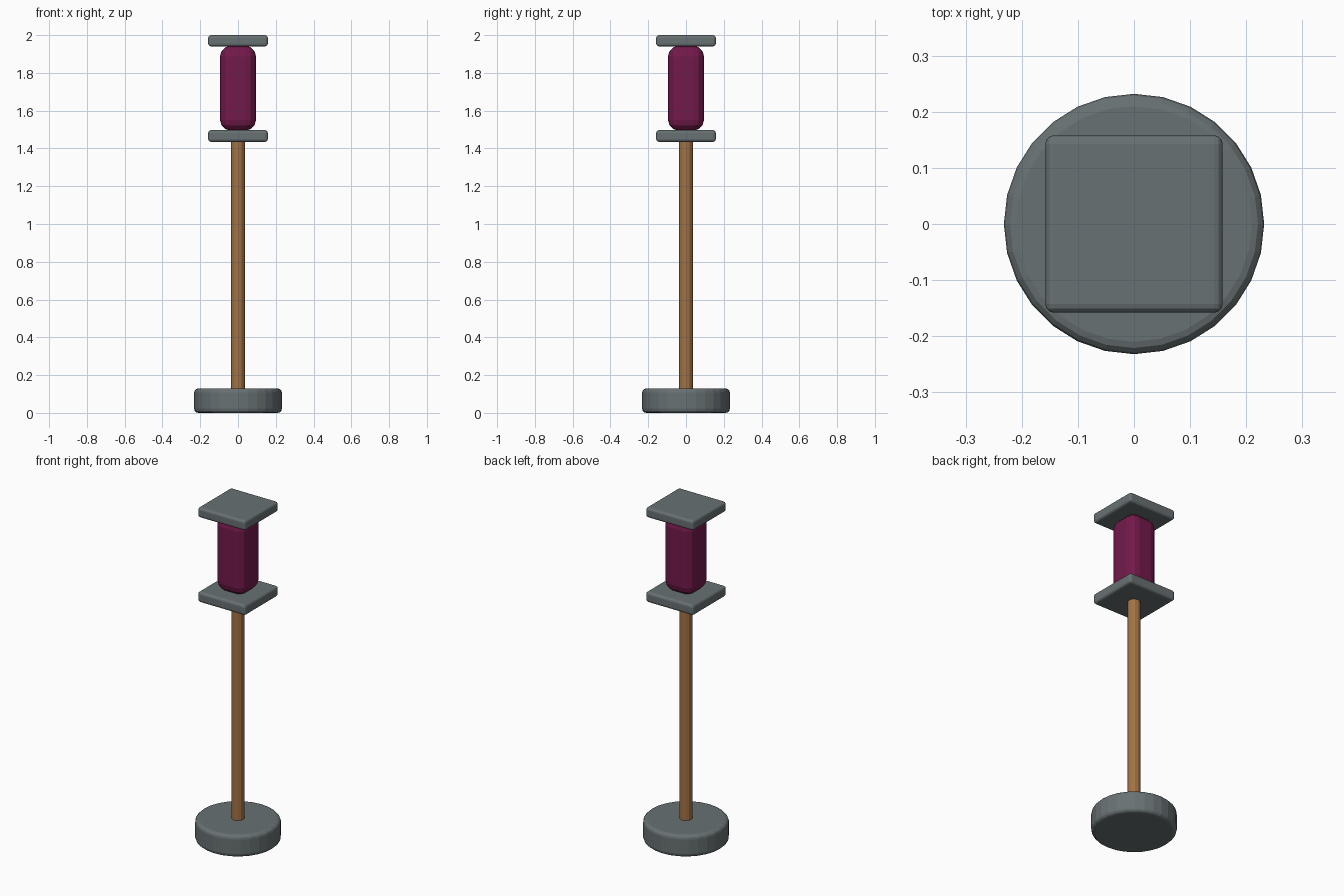
import bpy

if "Cube" in bpy.data.objects:
    bpy.data.objects.remove(bpy.data.objects["Cube"])


def material(name, rgb):
    m = bpy.data.materials.new(name)
    m.diffuse_color = (*rgb, 1)
    m.use_nodes = True
    m.node_tree.nodes["Principled BSDF"].inputs["Base Color"].default_value = m.diffuse_color
    return m


def finish(name, bevel=0, segments=3, mat=None):
    ob = bpy.context.object
    ob.name = name
    bpy.ops.object.transform_apply(location=False, rotation=False, scale=True)
    if bevel:
        mod = ob.modifiers.new("Bevel", "BEVEL")
        mod.width = bevel
        mod.segments = segments
        mod.limit_method = 'ANGLE'
        mod.angle_limit = 0.7
    if mat:
        ob.data.materials.append(mat)
    return ob


def box(name, half, z0, z1, bevel, mat=None):
    bpy.ops.mesh.primitive_cube_add(size=1, location=(0, 0, (z0 + z1) / 2))
    bpy.context.object.scale = (2 * half, 2 * half, z1 - z0)
    return finish(name, bevel, 3, mat)


def cylinder(name, sides, radius, z0, z1, bevel=0, mat=None):
    bpy.ops.mesh.primitive_cylinder_add(vertices=sides, radius=radius, depth=z1 - z0,
                                        location=(0, 0, (z0 + z1) / 2))
    return finish(name, bevel, 3, mat)


wood = material("wood", (0.36, 0.17, 0.06))
crimson = material("crimson", (0.17, 0.01, 0.07))
slate = material("slate", (0.14, 0.165, 0.17))

# Round weighted foot and pole
cylinder("base", 28, 0.232, 0, 0.13, 0.022, slate)
cylinder("pole", 12, 0.036, 0.12, 1.44, 0, wood)

# Square plates holding the rounded lamp body
box("lower_plate", 0.158, 1.435, 1.497, 0.015, slate)
box("lamp_body", 0.095, 1.495, 1.943, 0.055, crimson)
box("upper_plate", 0.158, 1.94, 2.0, 0.015, slate)
